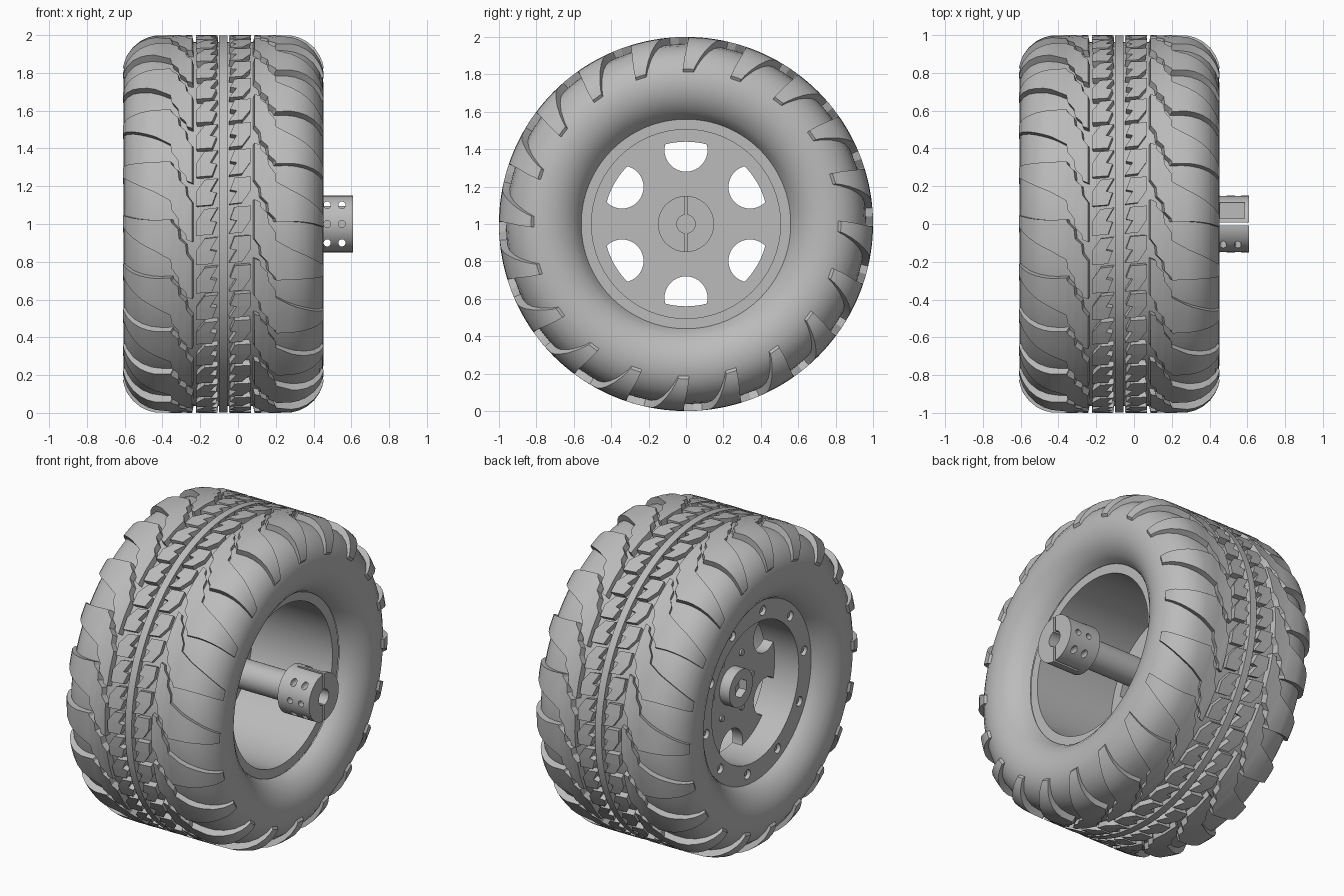
import bpy, bmesh, math
from mathutils import Matrix, Vector

if "Cube" in bpy.data.objects:
    bpy.data.objects.remove(bpy.data.objects["Cube"], do_unlink=True)

GREY = (0.5, 0.5, 0.5, 1)
mat = bpy.data.materials.new("plain grey")
mat.use_nodes = True
mat.diffuse_color = GREY
mat.node_tree.nodes["Principled BSDF"].inputs["Base Color"].default_value = GREY

MID = -0.0775          # middle plane of the tyre
AXLE = 1.0             # height of the axle
PITCH = 18             # degrees between lugs


def finish(name, bm, angle=30):
    bmesh.ops.recalc_face_normals(bm, faces=bm.faces)
    mesh = bpy.data.meshes.new(name)
    bm.to_mesh(mesh)
    bm.free()
    mesh.materials.append(mat)
    ob = bpy.data.objects.new(name, mesh)
    bpy.context.collection.objects.link(ob)
    smooth(ob, angle)
    return ob


def smooth(ob, angle=30):
    bpy.ops.object.select_all(action='DESELECT')
    ob.select_set(True)
    bpy.context.view_layer.objects.active = ob
    bpy.ops.object.shade_smooth_by_angle(angle=math.radians(angle))


def polar(x, r, deg):
    t = math.radians(deg)
    return Vector((x, -r * math.cos(t), AXLE + r * math.sin(t)))


def revolve(name, profile, closed, steps=96):
    """Spin an (x, r) profile around the axle."""
    bm = bmesh.new()
    rings = [[bm.verts.new(polar(x, r, 360 * i / steps)) for x, r in profile]
             for i in range(steps)]
    n = len(profile)
    for i in range(steps):
        a, b = rings[i], rings[(i + 1) % steps]
        for j in range(n if closed else n - 1):
            k = (j + 1) % n
            bm.faces.new((a[j], a[k], b[k], b[j]))
    return finish(name, bm)


def add_cyl(bm, start, end, r, segs=32):
    start, end = Vector(start), Vector(end)
    d = end - start
    m = Matrix.Translation((start + end) / 2) @ d.to_track_quat('Z', 'Y').to_matrix().to_4x4()
    bmesh.ops.create_cone(bm, cap_ends=True, segments=segs, radius1=r, radius2=r,
                          depth=d.length, matrix=m)


def add_box(bm, lo, hi):
    lo, hi = Vector(lo), Vector(hi)
    m = Matrix.Translation((lo + hi) / 2) @ Matrix.Diagonal((*(hi - lo), 1))
    bmesh.ops.create_cube(bm, size=1, matrix=m)


def cylinder(name, x0, x1, r, segs=64):
    bm = bmesh.new()
    add_cyl(bm, (x0, 0, AXLE), (x1, 0, AXLE), r, segs)
    return finish(name, bm)


def cut(target, bm):
    tool = finish("cutter", bm)
    tool.hide_render = True
    mod = target.modifiers.new("cut", 'BOOLEAN')
    mod.operation, mod.solver, mod.object = 'DIFFERENCE', 'EXACT', tool
    bpy.ops.object.select_all(action='DESELECT')
    target.select_set(True)
    bpy.context.view_layer.objects.active = target
    bpy.ops.object.modifier_apply(modifier=mod.name)
    bpy.data.objects.remove(tool, do_unlink=True)
    smooth(target)


# Tyre carcass: half profile mirrored about the middle plane
half = [(0, .963), (.2, .963), (.32, .961), (.38, .952), (.43, .932), (.475, .897), (.508, .85),
        (.525, .8), (.529, .75), (.522, .7), (.502, .65), (.468, .605), (.435, .578), (.4, .56)]
profile = [(MID - x, r) for x, r in reversed(half)] + [(MID + x, r) for x, r in half[1:]]
revolve("tyre_carcass", profile, False, 128)
revolve("centre_rib", [(MID - .023, .95), (MID - .023, .998), (MID + .023, .998),
                       (MID + .023, .95)], True, 128)


# Tread: blocks lofted between pairs of (offset, angle) points
def crown(off):
    k = min(1, max(0, (abs(off) - .33) / .203))
    return .8 + .2 * math.sqrt(1 - k * k)


def block(bm, pairs, sign, phase):
    loops = []
    for (oa, ta), (ob, tb) in pairs:
        pts = [(oa, ta), ((oa + ob) / 2, (ta + tb) / 2), (ob, tb)]
        co = [polar(MID + sign * o, crown(o), phase + sign * t) for o, t in pts]
        co += [polar(MID + sign * o * .92, crown(o) - .06, phase + sign * t)
               for o, t in (pts[2], pts[0])]
        loops.append([bm.verts.new(c) for c in co])
    for a, b in zip(loops, loops[1:]):
        for j in range(5):
            k = (j + 1) % 5
            bm.faces.new((a[j], a[k], b[k], b[j]))
    bm.faces.new(loops[0])
    bm.faces.new(loops[-1])


# Shoulder lug stations: offset, centre angle, half width
lug = [(.165, 13.5, 6), (.195, 12, 6.8), (.2, 9.8, 7.4), (.235, 7.8, 7.4), (.24, 5, 7.4),
       (.275, 2.6, 7), (.28, .8, 6.2), (.36, -.4, 4.8), (.4, -1, 4.3), (.44, -1.7, 3.8),
       (.48, -2.7, 3.2), (.51, -3.8, 2.7), (.525, -4.6, 2.3), (.531, -5.1, 2)]
lug_pairs = [((o, c - w), (o, c + w)) for o, c, w in lug]
zigzag = [((.03, 0), (.1, .5)), ((.07, 4), (.145, 4.3)),
          ((.036, 4.4), (.145, 4.8)), ((.06, 8.2), (.145, 8.6))]


def tread(name, pairs, per_pitch):
    bm = bmesh.new()
    step = PITCH / per_pitch
    for i in range(int(360 / step)):
        # the two shoulders are staggered by half a pitch
        for sign, shift in ((1, 6), (-1, -4)):
            block(bm, pairs, sign, i * step + shift)
    finish(name, bm, 25)


tread("shoulder_lugs", lug_pairs, 1)
tread("zigzag_blocks", zigzag, 2)

# Rim: face ring on the outer side, deep barrel open on the inner side
FACE, PLATE, LIP = -.49, -.25, .315
rim = revolve("rim", [(FACE, .565), (FACE, .44), (PLATE, .44), (PLATE, .505),
                      (LIP, .505), (LIP, .565)], True)
holes = bmesh.new()
bolts = bmesh.new()
for i in range(10):
    p = polar(FACE, .5, 9 + i * 36)
    add_cyl(holes, p - Vector((.02, 0, 0)), p + Vector((.035, 0, 0)), .03, 20)
    add_cyl(bolts, p + Vector((.015, 0, 0)), p + Vector((.04, 0, 0)), .017, 6)
cut(rim, holes)
finish("rim_bolts", bolts)

# Spoke plate with six rounded windows
plate = cylinder("spoke_plate", -.32, PLATE, .445, 96)
windows = bmesh.new()
studs = bmesh.new()
for i in range(6):
    p = polar(0, .395, 30 + i * 60)
    add_cyl(windows, p + Vector((-.5, 0, 0)), p, .115, 40)
    add_cyl(studs, polar(-.332, .2, i * 60), polar(-.31, .2, i * 60), .02, 12)
cut(plate, windows)
finish("plate_studs", studs)

# Hub boss with hexagonal socket
boss = cylinder("hub_boss", -.39, -.3, .118)
socket = bmesh.new()
add_cyl(socket, (-.5, 0, AXLE), (-.34, 0, AXLE), .06, 6)
cut(boss, socket)

# Axle and clamping coupler
cylinder("axle_shaft", -.3, .42, .09)
coupler = cylinder("shaft_coupler", .385, .6075, .15)
bore = bmesh.new()
add_cyl(bore, (.43, 0, AXLE), (.7, 0, AXLE), .05)
cut(coupler, bore)
slot = bmesh.new()
add_box(slot, (.425, -.007, .8), (.7, .007, 1.2))
cut(coupler, slot)
pocket = bmesh.new()
add_box(pocket, (.455, .03, 1.075), (.585, .115, 1.3))
cut(coupler, pocket)
cross = bmesh.new()
pits = bmesh.new()
for x in (.472, .55):
    for z, end in ((-.1, .3), (.1, .05)):
        add_cyl(cross, (x, -.3, AXLE + z), (x, end, AXLE + z), .019, 16)
    for side in (-1, 1):
        add_cyl(pits, (x, side * .3, AXLE), (x, side * .11, AXLE), .019, 16)
        add_cyl(pits, (x, -.11, AXLE + side * .3), (x, -.11, AXLE + side * .085), .013, 16)
cut(coupler, cross)
cut(coupler, pits)
